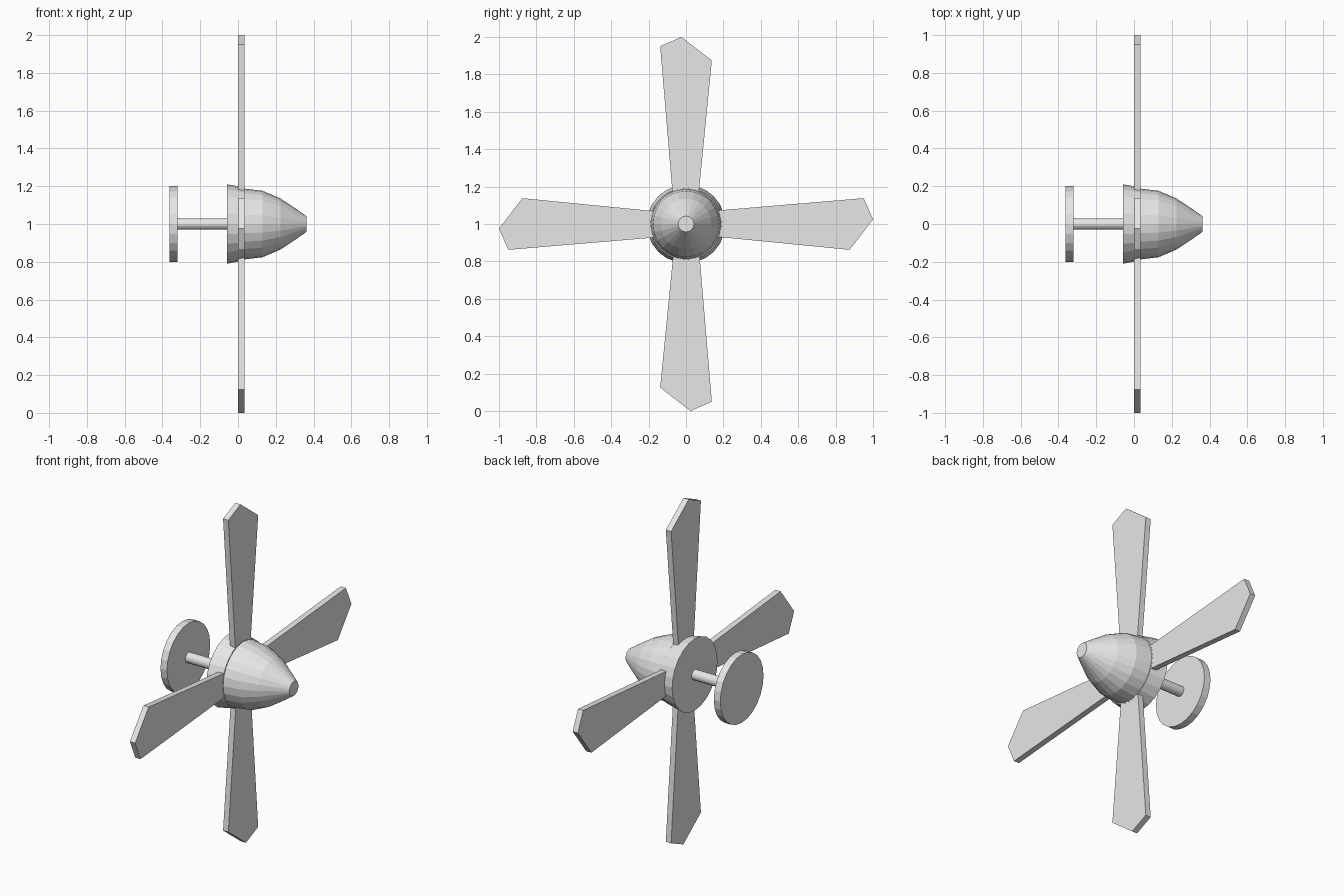
import bpy, bmesh, math
from mathutils import Matrix

if "Cube" in bpy.data.objects:
    bpy.data.objects.remove(bpy.data.objects["Cube"])

grey = bpy.data.materials.new("light grey")
grey.diffuse_color = (0.8, 0.8, 0.8, 1)
grey.use_nodes = True
grey.node_tree.nodes["Principled BSDF"].inputs["Base Color"].default_value = grey.diffuse_color

HUB_Z = 1.0
SIDES = 24


def finish(name, bm):
    bmesh.ops.recalc_face_normals(bm, faces=bm.faces)
    mesh = bpy.data.meshes.new(name)
    bm.to_mesh(mesh)
    bm.free()
    mesh.materials.append(grey)
    obj = bpy.data.objects.new(name, mesh)
    obj.location.z = HUB_Z
    bpy.context.collection.objects.link(obj)
    return obj


def turned(name, profile, sides=SIDES):
    """Solid of revolution about the x axis from (x, radius) points, capped at both ends."""
    bm = bmesh.new()
    rings = []
    for x, r in profile:
        rings.append([bm.verts.new((x, r * math.cos(2 * math.pi * i / sides),
                                    r * math.sin(2 * math.pi * i / sides)))
                      for i in range(sides)])
    for a, b in zip(rings, rings[1:]):
        for i in range(sides):
            j = (i + 1) % sides
            bm.faces.new((a[i], a[j], b[j], b[i]))
    bm.faces.new(rings[0])
    bm.faces.new(rings[-1])
    return finish(name, bm)


def blade(name, turn):
    """Flared, skew-tipped flat blade, turned about the shaft."""
    outline = [(-0.065, 0.08), (-0.138, 0.95), (-0.025, 1.0), (0.138, 0.875), (0.06, 0.08)]
    bm = bmesh.new()
    face = bm.faces.new([bm.verts.new((0.0, y, z)) for y, z in outline])
    out = bmesh.ops.extrude_face_region(bm, geom=[face])
    moved = [v for v in out["geom"] if isinstance(v, bmesh.types.BMVert)]
    bmesh.ops.translate(bm, verts=moved, vec=(0.034, 0, 0))
    bmesh.ops.rotate(bm, verts=bm.verts, cent=(0, 0, 0), matrix=Matrix.Rotation(turn, 3, 'X'))
    return finish(name, bm)


# Rear mounting disc and drive shaft
turned("rear_disc", [(-0.362, 0.2), (-0.32, 0.2)])
turned("shaft", [(-0.33, 0.03), (-0.04, 0.03)], 16)

# Hub base and tapering nose cone
turned("hub_base", [(-0.057, 0.21), (0.035, 0.193)])
turned("nose_cone", [(0.03, 0.188), (0.13, 0.176), (0.225, 0.135), (0.30, 0.085), (0.362, 0.042)])

# Four blades
for k in range(4):
    blade(f"blade_{k + 1}", k * math.pi / 2)
